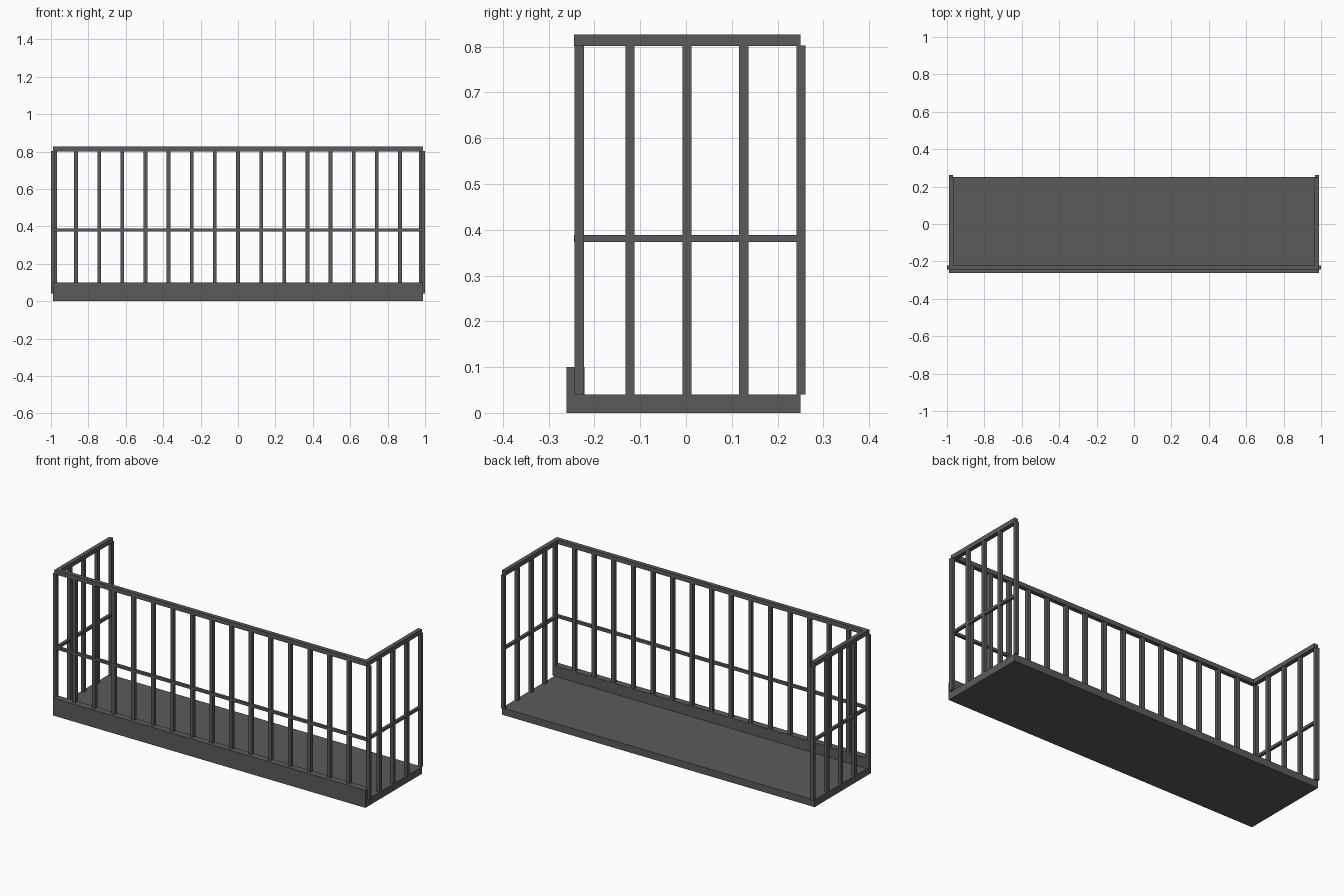
import bpy

if "Cube" in bpy.data.objects:
    bpy.data.objects.remove(bpy.data.objects["Cube"])

metal = bpy.data.materials.new("dark_metal")
metal.diffuse_color = (0.105, 0.105, 0.105, 1)
metal.use_nodes = True
metal.node_tree.nodes["Principled BSDF"].inputs["Base Color"].default_value = metal.diffuse_color

def box(name, x0, x1, y0, y1, z0, z1):
    bpy.ops.mesh.primitive_cube_add(size=1, location=((x0+x1)/2, (y0+y1)/2, (z0+z1)/2))
    o = bpy.context.object
    o.name = name
    o.scale = (x1-x0, y1-y0, z1-z0)
    bpy.ops.object.transform_apply(location=False, rotation=False, scale=True)
    o.data.materials.append(metal)
    return o

def bar(name, x, y):
    w = 0.01
    return box(name, x-w, x+w, y-w, y+w, 0.04, 0.802)

# Floor slab and raised front kerb
box("floor_slab", -0.988, 0.988, -0.222, 0.25, 0, 0.04)
box("front_kerb", -0.988, 0.988, -0.261, -0.222, 0, 0.1)

# Top and middle rails on the front and both sides
for name, z0, z1, w in (("top", 0.801, 0.826, 0.024), ("middle", 0.373, 0.388, 0.016)):
    box(name + "_rail_front", -0.988, 0.988, -0.245, -0.245+w, z0, z1)
    for side, s in (("left", -1), ("right", 1)):
        xs = sorted((s*0.988, s*(0.988-w)))
        box(f"{name}_rail_{side}", *xs, -0.245+w, 0.25, z0, z1)

# Front balusters, including the corner posts
for i in range(-8, 9):
    bar("front_baluster", i*0.99/8, -0.233)

# Side balusters
for side, s in (("left", -1), ("right", 1)):
    for y in (-0.122, 0.002, 0.126, 0.251):
        bar(f"{side}_baluster", s*0.978, y)
